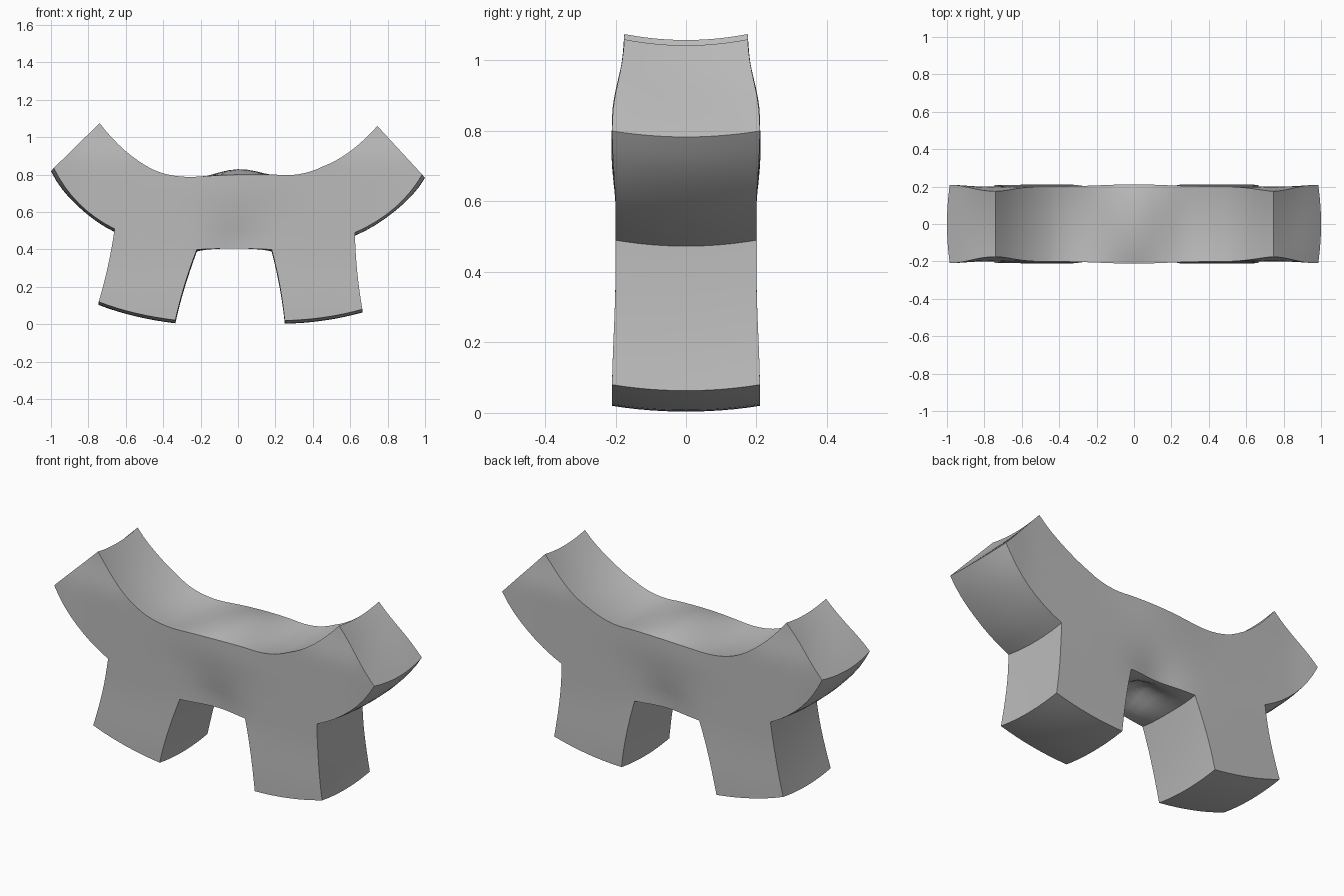
import bpy, bmesh, math
from mathutils import Vector

cube = bpy.data.objects.get("Cube")
if cube:
    bpy.data.objects.remove(cube, do_unlink=True)

STEPS, ROWS, LAYERS = 8, 8, 12


def arc(a, mid, b, n=STEPS):
    """Smooth curve from a to b through mid, as (x, z) points."""
    a, mid, b = Vector(a), Vector(mid), Vector(b)
    c = 2 * mid - (a + b) / 2
    return [a * (1 - t) ** 2 + c * 2 * t * (1 - t) + b * t * t
            for t in (i / n for i in range(n + 1))]


def chain(points):
    """Join arcs given as end, mid, end, mid, end ..."""
    out = []
    for i in range(0, len(points) - 2, 2):
        out += arc(*points[i:i + 3])[1 if out else 0:]
    return out


def fill(bm, upper, lower, rows=ROWS, bow=0.0):
    """Sheet of quads between two matching curves, sides bowed inwards."""
    n = len(upper) - 1
    grid = []
    for j in range(rows + 1):
        s = j / rows
        row = []
        for i, (u, l) in enumerate(zip(upper, lower)):
            p = u.lerp(l, s)
            p.x += bow * (1 - 2 * i / n) * 4 * s * (1 - s)
            row.append(bm.verts.new((p.x, 0, p.y)))
        grid.append(row)
    for j in range(rows):
        for i in range(n):
            bm.faces.new((grid[j][i], grid[j + 1][i],
                          grid[j + 1][i + 1], grid[j][i + 1]))


def bell(v, width):
    return math.exp(-(v / width) ** 2)


def ramp(v, low, high):
    t = min(1, max(0, (v - low) / (high - low)))
    return t * t * (3 - 2 * t)


def shape(x, t, z):
    """Place a profile point at depth t (-1 front, 1 back), with soft bulges."""
    inner = 1 - t * t
    half = (0.2 + 0.01 * ramp(-z, -0.4, -0.05) - 0.025 * ramp(z, 0.85, 1.07)
            + 0.01 * ramp(abs(x), 0.8, 1) + 0.012 * bell(x, 0.25) * ramp(z, 0.55, 0.75)
            - 0.025 * bell(x, 0.14) * bell(z - 0.42, 0.12))
    dz = inner * (0.046 * bell(x, 0.17) * ramp(z, 0.5, 0.8) - 0.017)
    dz += 0.09 * inner ** 2 * bell(x + 0.02, 0.12) * ramp(-z, -0.6, -0.4)
    dx = math.copysign(0.015, x) * inner * ramp(abs(x), 0.8, 0.98)
    return x + dx, t * half, z + dz


# Outline curves of the body, running from the right arm to the left arm
top = chain([(-0.74, 1.075), (-0.60, 0.925), (-0.45, 0.825), (-0.335, 0.793),
             (-0.2, 0.79), (0, 0.80), (0.2, 0.80), (0.33, 0.803),
             (0.45, 0.842), (0.60, 0.925), (0.745, 1.06)])
under = chain([(-0.985, 0.835), (-0.85, 0.645), (-0.66, 0.51), (-0.44, 0.45),
               (-0.22, 0.40), (-0.02, 0.405), (0.18, 0.40), (0.4, 0.44),
               (0.625, 0.49), (0.835, 0.62), (0.985, 0.80)])
right_sole = arc((-0.745, 0.12), (-0.55, 0.06), (-0.335, 0.022))
left_sole = arc((0.25, 0.02), (0.46, 0.037), (0.665, 0.08))

# Flat side sheet: body with arms, then the two legs below it
bm = bmesh.new()
fill(bm, top, under)
fill(bm, under[STEPS:2 * STEPS + 1], right_sole, bow=0.008)
fill(bm, under[3 * STEPS:4 * STEPS + 1], left_sole, bow=0.008)
bmesh.ops.remove_doubles(bm, verts=bm.verts, dist=0.0005)

# Extrude the sheet through its depth and apply the bulges
for v in bm.verts:
    v.co.y = -1
faces = bm.faces[:]
for layer in range(LAYERS):
    # keep the front sheet, drop the sheets left inside the solid
    geom = bmesh.ops.extrude_face_region(bm, geom=faces, use_keep_orig=(layer == 0))["geom"]
    old = faces
    faces = [g for g in geom if isinstance(g, bmesh.types.BMFace)]
    if layer:
        stale = [f for f in old if f.is_valid]
        if stale:
            bmesh.ops.delete(bm, geom=stale, context="FACES")
    for v in {v for f in faces for v in f.verts}:
        v.co.y += 2 / LAYERS
loose = [v for v in bm.verts if not v.link_faces]
bmesh.ops.delete(bm, geom=loose, context="VERTS")
for v in bm.verts:
    v.co = shape(*v.co)
bmesh.ops.recalc_face_normals(bm, faces=bm.faces)

mesh = bpy.data.meshes.new("body_block")
bm.to_mesh(mesh)
bm.free()
body = bpy.data.objects.new("body_block", mesh)
bpy.context.collection.objects.link(body)

# Plain grey
grey = bpy.data.materials.new("plain_grey")
grey.use_nodes = True
colour = (0.5, 0.5, 0.5, 1)
grey.diffuse_color = colour
grey.node_tree.nodes["Principled BSDF"].inputs["Base Color"].default_value = colour
mesh.materials.append(grey)

bpy.context.view_layer.objects.active = body
body.select_set(True)
bpy.ops.object.shade_smooth_by_angle(angle=math.radians(35))
